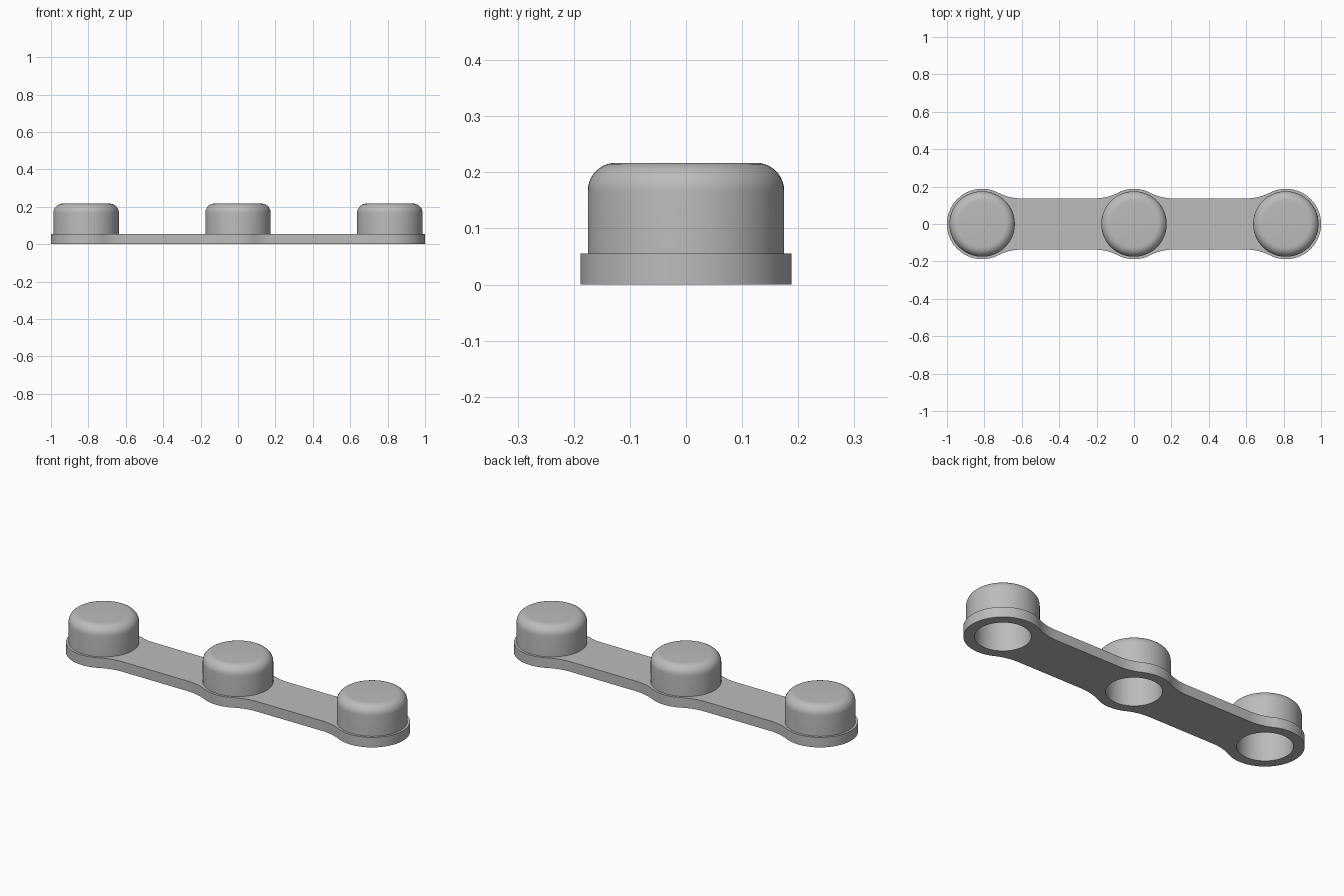
import bpy, bmesh
from math import sin, cos, pi, atan2, radians

if "Cube" in bpy.data.objects:
    bpy.data.objects.remove(bpy.data.objects["Cube"])

SPACING = 0.812      # distance between cup centres
LOBE_R = 0.188       # rounded plate lobe
BAR_HALF = 0.137     # half width of the bar between lobes
CUP_R, HOLE_R = 0.175, 0.135
PLATE_T, TOP_Z = 0.055, 0.217
CEIL_Z = 0.177
SEG = 64

grey = bpy.data.materials.new("plain grey")
grey.diffuse_color = (0.5, 0.5, 0.5, 1)
grey.use_nodes = True
grey.node_tree.nodes["Principled BSDF"].inputs["Base Color"].default_value = grey.diffuse_color


def arc(cx, cy, r, a0, a1, n):
    return [(cx + r * cos(a0 + (a1 - a0) * i / n),
             cy + r * sin(a0 + (a1 - a0) * i / n)) for i in range(n + 1)]


def finish(bm, name):
    bmesh.ops.remove_doubles(bm, verts=bm.verts, dist=1e-5)
    bmesh.ops.recalc_face_normals(bm, faces=bm.faces)
    mesh = bpy.data.meshes.new(name)
    bm.to_mesh(mesh)
    bm.free()
    mesh.materials.append(grey)
    obj = bpy.data.objects.new(name, mesh)
    bpy.context.collection.objects.link(obj)
    bpy.ops.object.select_all(action='DESELECT')
    obj.select_set(True)
    bpy.context.view_layer.objects.active = obj
    bpy.ops.object.shade_smooth_by_angle(angle=radians(35))
    return obj


# Plate outline: lobes blended into the bar by tangent concave fillets
d = 0.21
R = (d * d + BAR_HALF ** 2 - LOBE_R ** 2) / (2 * (LOBE_R - BAR_HALF))
tangent = atan2(BAR_HALF + R, d)
bump = (arc(0, 0, LOBE_R, pi / 2, tangent, 8)
        + arc(d, BAR_HALF + R, R, tangent + pi, 1.5 * pi, 14)[1:])
quarter = (bump + [(SPACING - x, y) for x, y in reversed(bump)]
           + arc(SPACING, 0, LOBE_R, pi / 2, 0, 20)[1:])
half = quarter + [(x, -y) for x, y in reversed(quarter[:-1])]
outline = half + [(-x, y) for x, y in reversed(half[1:-1])]

# Base plate with three through holes
bm = bmesh.new()
loops = [outline] + [arc(cx, 0, HOLE_R, 0, 2 * pi, SEG)[:-1]
                     for cx in (-SPACING, 0, SPACING)]
for pts in loops:
    vs = [bm.verts.new((x, y, 0)) for x, y in pts]
    for i, v in enumerate(vs):
        bm.edges.new((v, vs[(i + 1) % len(vs)]))
bmesh.ops.triangle_fill(bm, edges=bm.edges[:], use_beauty=True)
ext = bmesh.ops.extrude_face_region(bm, geom=bm.faces[:], use_keep_orig=True)
top = [g for g in ext["geom"] if isinstance(g, bmesh.types.BMVert)]
bmesh.ops.translate(bm, verts=top, vec=(0, 0, PLATE_T))
finish(bm, "base_plate")

# Hollow cups: revolved profile with rounded shoulders inside and out
f_out, f_in = 0.05, 0.03
profile = ([(CUP_R, PLATE_T)]
           + arc(CUP_R - f_out, TOP_Z - f_out, f_out, 0, pi / 2, 10)
           + [(0, TOP_Z)])
inner = ([(0, CEIL_Z)]
         + arc(HOLE_R - f_in, CEIL_Z - f_in, f_in, pi / 2, 0, 8)
         + [(HOLE_R, PLATE_T)])
for name, cx in (("left_cup", -SPACING), ("middle_cup", 0), ("right_cup", SPACING)):
    bm = bmesh.new()
    for pts in (profile, inner):
        vs = [bm.verts.new((r, 0, z)) for r, z in pts]
        es = [bm.edges.new(p) for p in zip(vs, vs[1:])]
        bmesh.ops.spin(bm, geom=vs + es, cent=(0, 0, 0), axis=(0, 0, 1),
                       angle=2 * pi, steps=SEG)
    # Wall underside joins the two shells so normals stay consistent
    ring = [[bm.verts.new((r * cos(2 * pi * i / SEG), r * sin(2 * pi * i / SEG), PLATE_T))
             for i in range(SEG)] for r in (HOLE_R, CUP_R)]
    for i in range(SEG):
        j = (i + 1) % SEG
        bm.faces.new((ring[0][i], ring[0][j], ring[1][j], ring[1][i]))
    cup = finish(bm, name)
    cup.location.x = cx
